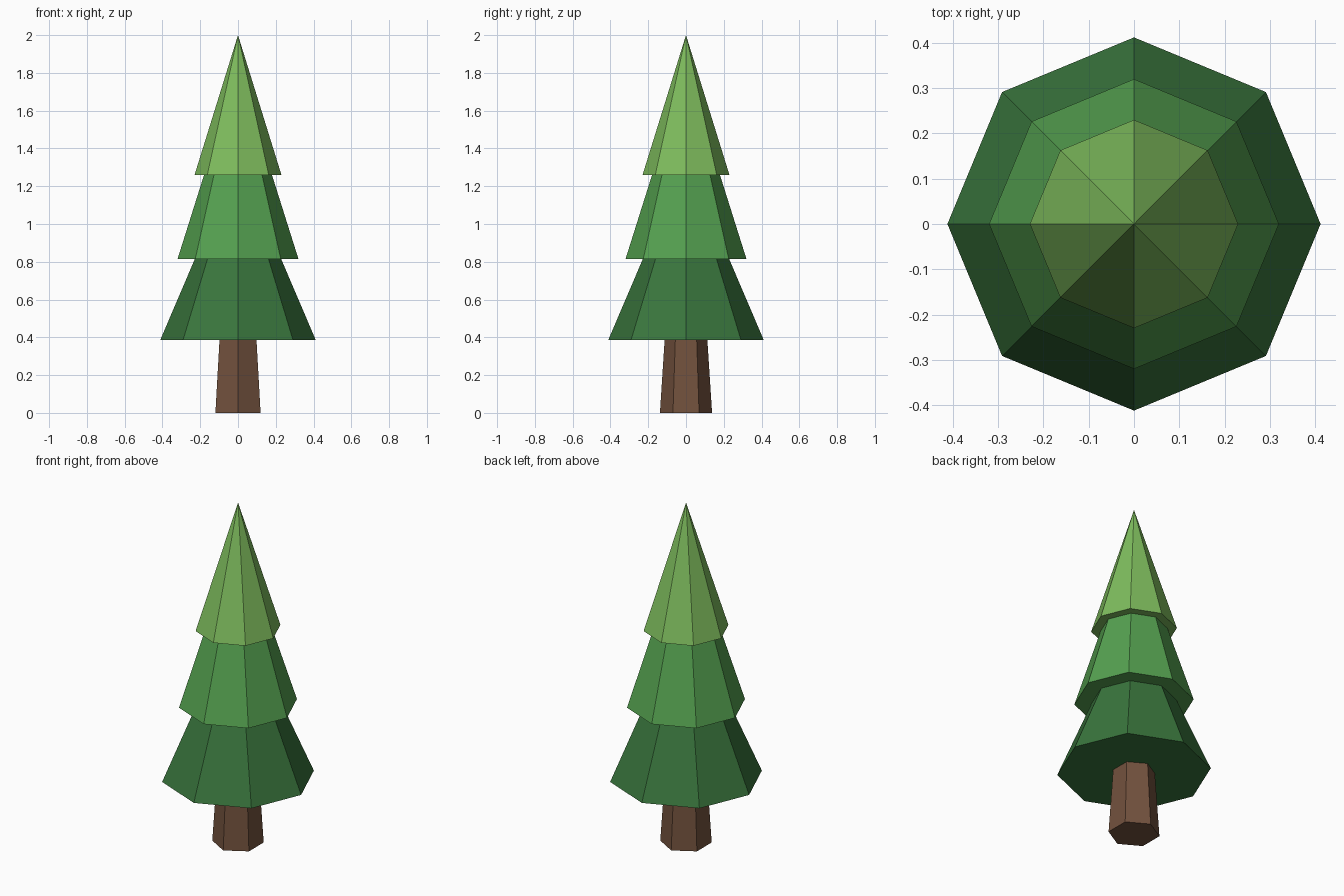
import bpy
import math

cube = bpy.data.objects.get("Cube")
if cube:
    bpy.data.objects.remove(cube, do_unlink=True)


def make_material(name, rgb):
    mat = bpy.data.materials.new(name)
    mat.use_nodes = True
    colour = (*rgb, 1.0)
    mat.diffuse_color = colour
    mat.node_tree.nodes["Principled BSDF"].inputs["Base Color"].default_value = colour
    return mat


def tapered_part(name, sides, bottom, top, r_bottom, r_top, mat):
    """Flat-shaded cone or frustum with a corner pointing along +y."""
    bpy.ops.mesh.primitive_cone_add(
        vertices=sides, radius1=r_bottom, radius2=r_top, depth=top - bottom,
        location=(0, 0, (bottom + top) / 2))
    obj = bpy.context.object
    obj.name = obj.data.name = name
    obj.data.materials.append(mat)
    return obj


bark = make_material("bark brown", (0.17, 0.084, 0.047))
dark = make_material("dark green", (0.041, 0.178, 0.046))
middle = make_material("middle green", (0.09, 0.355, 0.08))
light = make_material("light green", (0.21, 0.505, 0.11))

# Six-sided trunk, ending inside the lowest foliage
tapered_part("trunk", 6, 0.0, 0.45, 0.138, 0.109, bark)

# Three overlapping eight-sided foliage cones
tapered_part("lower_foliage", 8, 0.385, 1.35, 0.412, 0.0, dark)
tapered_part("middle_foliage", 8, 0.815, 1.83, 0.32, 0.0, middle)
tapered_part("upper_foliage", 8, 1.26, 2.0, 0.23, 0.0, light)
